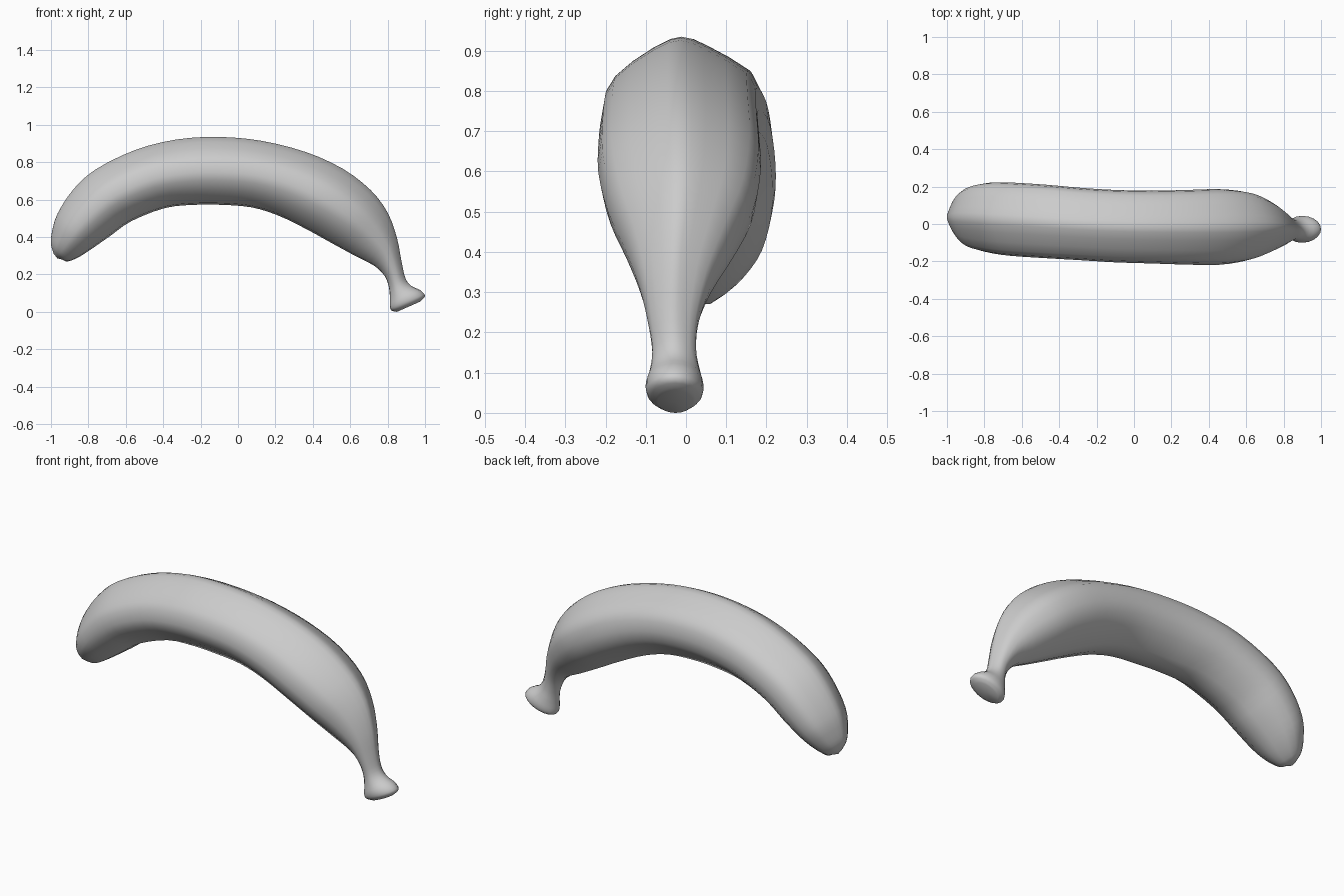
import bpy, bmesh
from math import sin, cos, tau
from mathutils import Vector

# Stations along the fruit: outer x, outer z, inner x, inner z, y min, y max
STATIONS = [
    (-0.985, 0.315, -0.94, 0.285, 0.015, 0.065),
    (-1.0, 0.365, -0.91, 0.274, -0.03, 0.105),
    (-0.995, 0.43, -0.85, 0.298, -0.08, 0.15),
    (-0.965, 0.53, -0.78, 0.343, -0.125, 0.195),
    (-0.88, 0.66, -0.68, 0.413, -0.153, 0.22),
    (-0.76, 0.767, -0.57, 0.49, -0.17, 0.222),
    (-0.55, 0.87, -0.39, 0.56, -0.183, 0.21),
    (-0.33, 0.926, -0.23, 0.577, -0.194, 0.193),
    (-0.11, 0.94, -0.09, 0.577, -0.205, 0.182),
    (0.12, 0.92, 0.07, 0.564, -0.211, 0.178),
    (0.36, 0.86, 0.21, 0.522, -0.217, 0.182),
    (0.56, 0.77, 0.36, 0.45, -0.218, 0.186),
    (0.71, 0.655, 0.50, 0.373, -0.195, 0.168),
    (0.80, 0.535, 0.63, 0.302, -0.152, 0.118),
    (0.85, 0.40, 0.73, 0.25, -0.117, 0.065),
    (0.875, 0.27, 0.785, 0.195, -0.095, 0.032),
    (0.895, 0.185, 0.807, 0.135, -0.085, 0.026),
    (0.925, 0.145, 0.812, 0.08, -0.09, 0.034),
    (0.975, 0.12, 0.812, 0.035, -0.10, 0.043),
    (1.0, 0.09, 0.82, 0.012, -0.095, 0.04),
    (0.975, 0.06, 0.85, 0.005, -0.07, 0.018),
]

# Ridged cross-section, flat roof sides and a shallow V below:
# sideways fraction, inner-to-outer fraction
SECTION = [(0, 1), (0.14, 0.985), (0.32, 0.94), (0.6, 0.86), (0.86, 0.77),
           (0.97, 0.65), (1, 0.5), (0.96, 0.35), (0.75, 0.215), (0.35, 0.025),
           (0, 0), (-0.35, 0.025), (-0.75, 0.215), (-0.96, 0.36), (-1, 0.48),
           (-0.95, 0.64), (-0.84, 0.735), (-0.62, 0.835), (-0.36, 0.925), (-0.14, 0.985)]
STEPS = 3
count = len(SECTION)
ROUND = [(sin(tau * i / count), 0.5 + 0.5 * cos(tau * i / count)) for i in range(count)]


def catmull(p0, p1, p2, p3, t):
    return [0.5 * (2 * b + (c - a) * t + (2 * a - 5 * b + 4 * c - d) * t * t
                   + (3 * b - a - 3 * c + d) * t ** 3)
            for a, b, c, d in zip(p0, p1, p2, p3)]


def smooth_stations(pts):
    n = len(pts)
    out = []
    for i in range(n - 1):
        quad = [pts[max(0, min(n - 1, i + k))] for k in (-1, 0, 1, 2)]
        out += [catmull(*quad, s / STEPS) for s in range(STEPS)]
    return out + [pts[-1]]


# Lofted body with tip and flared stalk; the section turns round at the stalk
bm = bmesh.new()
rings = []
for k, (ox, oz, ix, iz, y0, y1) in enumerate(smooth_stations(STATIONS)):
    mid, half = (y0 + y1) / 2, (y1 - y0) / 2
    w = min(1, max(0, (k / STEPS - 14) / 4))
    ring = []
    for (u0, v0), (u1, v1) in zip(SECTION, ROUND):
        u, v = u0 + (u1 - u0) * w, v0 + (v1 - v0) * w
        ring.append(bm.verts.new((ix + (ox - ix) * v, mid + half * u, iz + (oz - iz) * v)))
    rings.append(ring)
for a, b in zip(rings, rings[1:]):
    for i in range(count):
        j = (i + 1) % count
        bm.faces.new((a[i], a[j], b[j], b[i]))

# Rounded blossom tip and flat stalk end
for ring, push in ((rings[0], Vector((0, 0, -0.012))), (rings[-1], Vector((0, 0, 0)))):
    centre = sum((v.co for v in ring), Vector()) / count
    hub = bm.verts.new(centre + push)
    for i in range(count):
        bm.faces.new((ring[i], ring[(i + 1) % count], hub))
bmesh.ops.recalc_face_normals(bm, faces=bm.faces)

# Rest on the ground
low = min(v.co.z for v in bm.verts)
bmesh.ops.translate(bm, verts=bm.verts, vec=(0, 0, -low))

mesh = bpy.data.meshes.new("banana")
bm.to_mesh(mesh)
bm.free()
banana = bpy.data.objects.new("banana", mesh)
bpy.context.collection.objects.link(banana)
bpy.context.view_layer.objects.active = banana
banana.select_set(True)
bpy.ops.object.shade_smooth_by_angle(angle=0.8)
